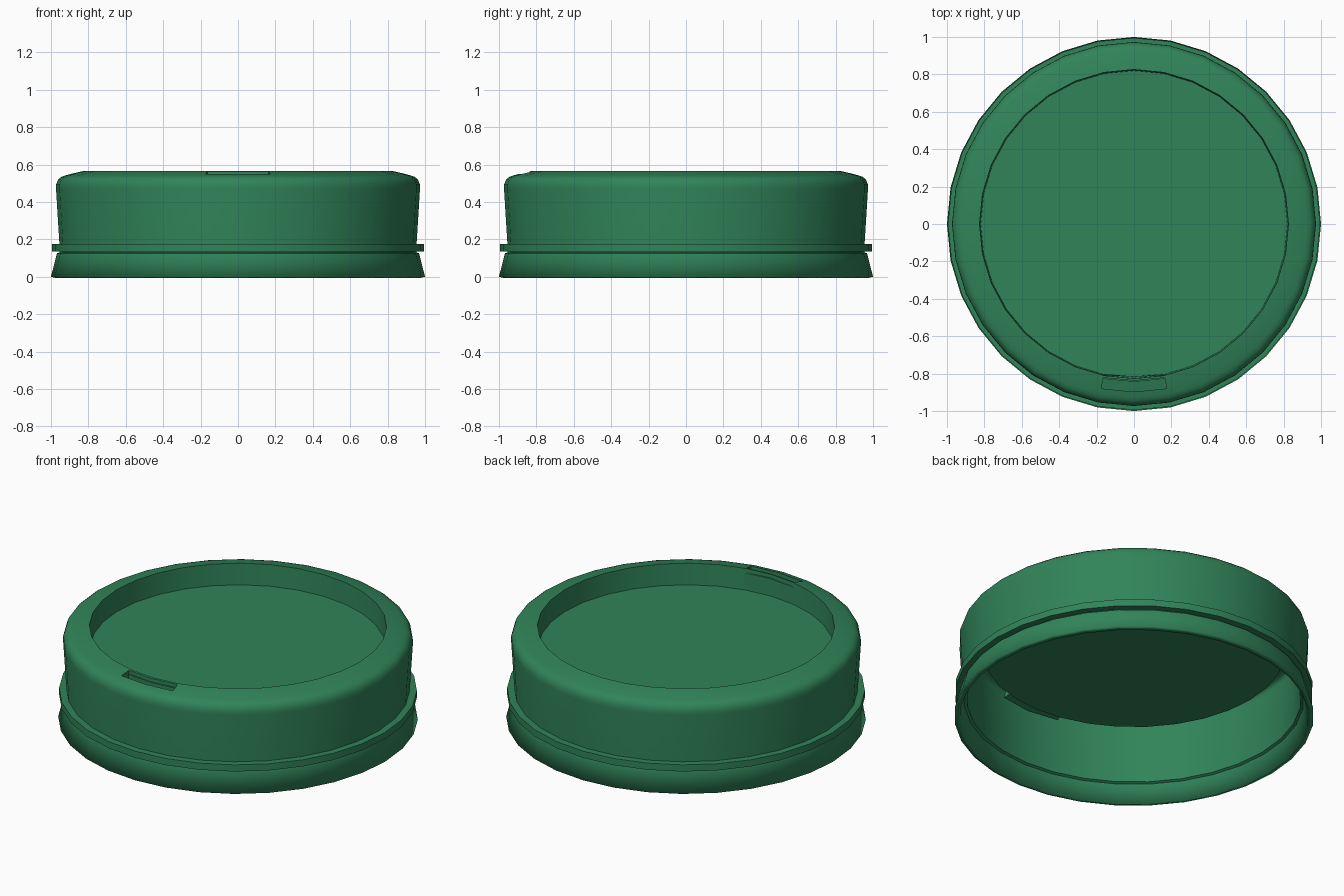
import bpy, bmesh, math

if "Cube" in bpy.data.objects:
    bpy.data.objects.remove(bpy.data.objects["Cube"])

SIDES = 32

green = bpy.data.materials.new("green")
green.diffuse_color = (0.03, 0.23, 0.1, 1)
green.use_nodes = True
green.node_tree.nodes["Principled BSDF"].inputs["Base Color"].default_value = green.diffuse_color


def ring_verts(bm, r, z):
    return [bm.verts.new((r * math.sin(2 * math.pi * i / SIDES),
                          -r * math.cos(2 * math.pi * i / SIDES), z)) for i in range(SIDES)]


def bridge(bm, a, b):
    return [bm.faces.new((a[i], a[(i + 1) % SIDES], b[(i + 1) % SIDES], b[i]))
            for i in range(SIDES)]


def finish(bm, name):
    mesh = bpy.data.meshes.new(name)
    bm.to_mesh(mesh)
    bm.free()
    ob = bpy.data.objects.new(name, mesh)
    bpy.context.collection.objects.link(ob)
    mesh.materials.append(green)
    bpy.ops.object.select_all(action='DESELECT')
    ob.select_set(True)
    bpy.context.view_layer.objects.active = ob
    bpy.ops.object.shade_smooth_by_angle(angle=math.radians(32))
    return ob


# Lid shell: skirt, wall, rounded shoulder, sloped rim and recessed top
profile = [(1.0, 0), (0.968, 0.125), (0.955, 0.13), (0.955, 0.18), (0.973, 0.47),
           (0.972, 0.495), (0.962, 0.52), (0.945, 0.534), (0.925, 0.541), (0.897, 0.549),
           (0.838, 0.563), (0.826, 0.565), (0.82, 0.435)]
bm = bmesh.new()
rings = [ring_verts(bm, r, z) for r, z in profile]
bands = [bridge(bm, a, b) for a, b in zip(rings, rings[1:])]
bm.faces.new(rings[-1])

# Drinking slot: two front facets of the rim sunk into a pocket
slot = [bands[9][0], bands[9][-1]]
out = bmesh.ops.extrude_face_region(bm, geom=slot)
for v in out["geom"]:
    if isinstance(v, bmesh.types.BMVert):
        v.co.z -= 0.09
bmesh.ops.delete(bm, geom=[f for f in slot if f.is_valid], context='FACES')
shell = finish(bm, "lid_shell")
solid = shell.modifiers.new("thickness", 'SOLIDIFY')
solid.thickness = 0.03
solid.offset = -1

# Raised band around the wall
bm = bmesh.new()
loops = [ring_verts(bm, r, z) for r, z in
         [(0.93, 0.135), (0.995, 0.135), (0.995, 0.176), (0.93, 0.176)]]
for i in range(4):
    bridge(bm, loops[i], loops[(i + 1) % 4])
finish(bm, "grip_band")
